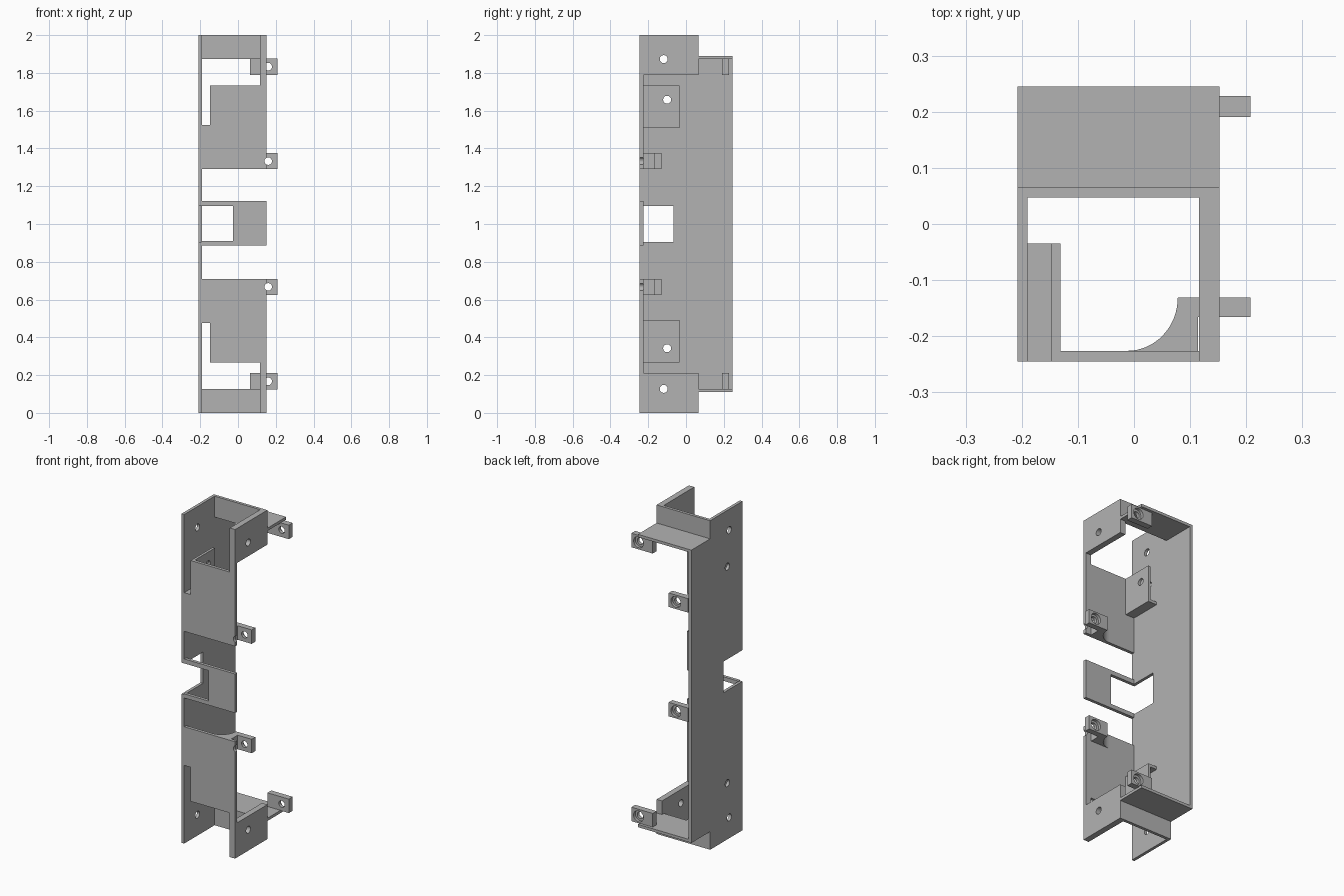
import bpy, bmesh, math
from mathutils import Vector

cube = bpy.data.objects.get("Cube")
if cube:
    bpy.data.objects.remove(cube, do_unlink=True)

GREY = (0.45, 0.45, 0.45, 1)
mat = bpy.data.materials.new("plain grey")
mat.use_nodes = True
mat.diffuse_color = GREY
mat.node_tree.nodes["Principled BSDF"].inputs["Base Color"].default_value = GREY

MID = 1.0                                # mirror height
X0, X1 = -0.208, 0.152                   # outer sides
WALL = X0 + 0.018                        # inner face of side wall
F0, F1 = -0.245, -0.226                  # front sheet
B0, B1 = 0.047, 0.065                    # upright sheet at the ends
SHELF0, SHELF1 = 1.873, 1.89             # horizontal end shelf


def place(axis, u, v, d):
    return {"x": Vector((d, u, v)), "y": Vector((u, d, v)), "z": Vector((u, v, d))}[axis]


def prism(name, axis, pts, lo, hi):
    """Extrude a flat profile along one axis; the origin sits at mid height."""
    bm = bmesh.new()
    mid = Vector((0, 0, MID))
    face = bm.faces.new([bm.verts.new(place(axis, u, v, lo) - mid) for u, v in pts])
    ext = bmesh.ops.extrude_face_region(bm, geom=[face])
    moved = [g for g in ext["geom"] if isinstance(g, bmesh.types.BMVert)]
    bmesh.ops.translate(bm, verts=moved, vec=place(axis, 0, 0, hi - lo))
    bmesh.ops.recalc_face_normals(bm, faces=bm.faces[:])
    mesh = bpy.data.meshes.new(name)
    bm.to_mesh(mesh)
    bm.free()
    mesh.materials.append(mat)
    obj = bpy.data.objects.new(name, mesh)
    obj.location = mid
    bpy.context.collection.objects.link(obj)
    return obj


def rect(u0, u1, v0, v1):
    return [(u0, v0), (u1, v0), (u1, v1), (u0, v1)]


def circle(u, v, r, n=32):
    return [(u + r * math.cos(2 * math.pi * i / n), v + r * math.sin(2 * math.pi * i / n))
            for i in range(n)]


def bake(obj):
    deps = bpy.context.evaluated_depsgraph_get()
    mesh = bpy.data.meshes.new_from_object(obj.evaluated_get(deps))
    obj.modifiers.clear()
    obj.data = mesh


def cut(obj, axis, pts, lo, hi):
    cutter = prism("cutter", axis, pts, lo, hi)
    cutter.hide_render = True
    mod = obj.modifiers.new("cut", "BOOLEAN")
    mod.operation, mod.solver, mod.object = "DIFFERENCE", "EXACT", cutter
    bake(obj)
    bpy.data.objects.remove(cutter, do_unlink=True)


def mirror(obj):
    mod = obj.modifiers.new("mirror", "MIRROR")
    mod.use_axis = (False, False, True)
    mod.use_mirror_merge = False
    bake(obj)


# Tall side wall with stepped ends and a front notch
half = [(F0, 1.095), (F0, 2), (B1, 2), (B1, SHELF1), (0.245, SHELF1)]
notch = [(-0.065, 1.095)]
profile = notch + half + [(y, 2 * MID - z) for y, z in reversed(notch + half)]
side_wall = prism("side_wall", "x", profile, X0, WALL)
for y, z in [(-0.118, 1.873), (-0.1, 1.658)]:
    for h in (z, 2 * MID - z):
        cut(side_wall, "x", circle(y, h, 0.021), X0 - 0.05, WALL + 0.05)

# Middle front strip with window open to the side wall notch
middle = [(WALL, 0.885), (X1, 0.885), (X1, 1.122), (WALL, 1.122),
          (WALL, 1.095), (-0.027, 1.095), (-0.027, 0.91), (WALL, 0.91)]
prism("middle_front_strip", "y", middle, F0, F1)
for name, z0, z1 in [("upper_window_rail_end", 1.095, 1.122), ("lower_window_rail_end", 0.885, 0.91)]:
    prism(name, "y", rect(WALL - 0.004, WALL, z0, z1), F0 + 0.001, F1)

# Front panel with side slot and a riser to the end wall
panel = [(WALL, 1.29), (X1, 1.29), (X1, 1.79), (0.116, 1.79), (0.116, 1.732),
         (-0.147, 1.732), (-0.147, 1.525), (WALL, 1.525)]
front_panel = prism("front_panel", "y", panel, F0, F1)
cut(front_panel, "y", circle(0.16, 1.333, 0.02), F0 - 0.05, F1 + 0.05)
mirror(front_panel)

# Inner flange and its small floor
flange = prism("inner_flange", "x", rect(F1, -0.035, 1.508, 1.732), -0.147, -0.131)
cut(flange, "x", circle(-0.1, 1.658, 0.021), -0.2, -0.1)
mirror(flange)
mirror(prism("flange_floor", "z", rect(WALL, -0.147, F1, -0.035), 1.508, 1.525))

# End box: short wall, upright back sheet and shelf
end_wall = prism("end_wall", "x", rect(F0, B1, 1.79, 2), 0.116, X1)
cut(end_wall, "x", circle(-0.118, 1.873, 0.021), 0.05, 0.2)
mirror(end_wall)
mirror(prism("end_back_sheet", "y", rect(WALL, 0.116, SHELF0, 2), B0, B1))
mirror(prism("end_shelf", "z", rect(WALL, X1, B1, 0.245), SHELF0, SHELF1))

# Screw tabs with a counterbore at the back
for name, x0, y0, y1, z0 in [("back_tab", 0.064, 0.191, 0.228, 1.79),
                             ("front_tab", 0.114, -0.166, -0.131, 1.29)]:
    tab = prism(name, "y", rect(x0, 0.208, z0, z0 + 0.085), y0, y1)
    cut(tab, "y", circle(0.16, z0 + 0.043, 0.02), y0 - 0.05, y1 + 0.05)
    cut(tab, "y", circle(0.16, z0 + 0.043, 0.033), y1 - 0.017, y1 + 0.05)
    mirror(tab)

# Curved gusset joining the front tab to the panel
R = 0.09
arc = [(-0.012 + R * math.sin(t), -0.131 - (R + 0.005) * math.cos(t))
       for t in (math.pi / 2 * i / 16 for i in range(17))]
mirror(prism("tab_gusset", "z", arc + [(0.114, -0.131), (0.114, F1)], 1.29, 1.375))
